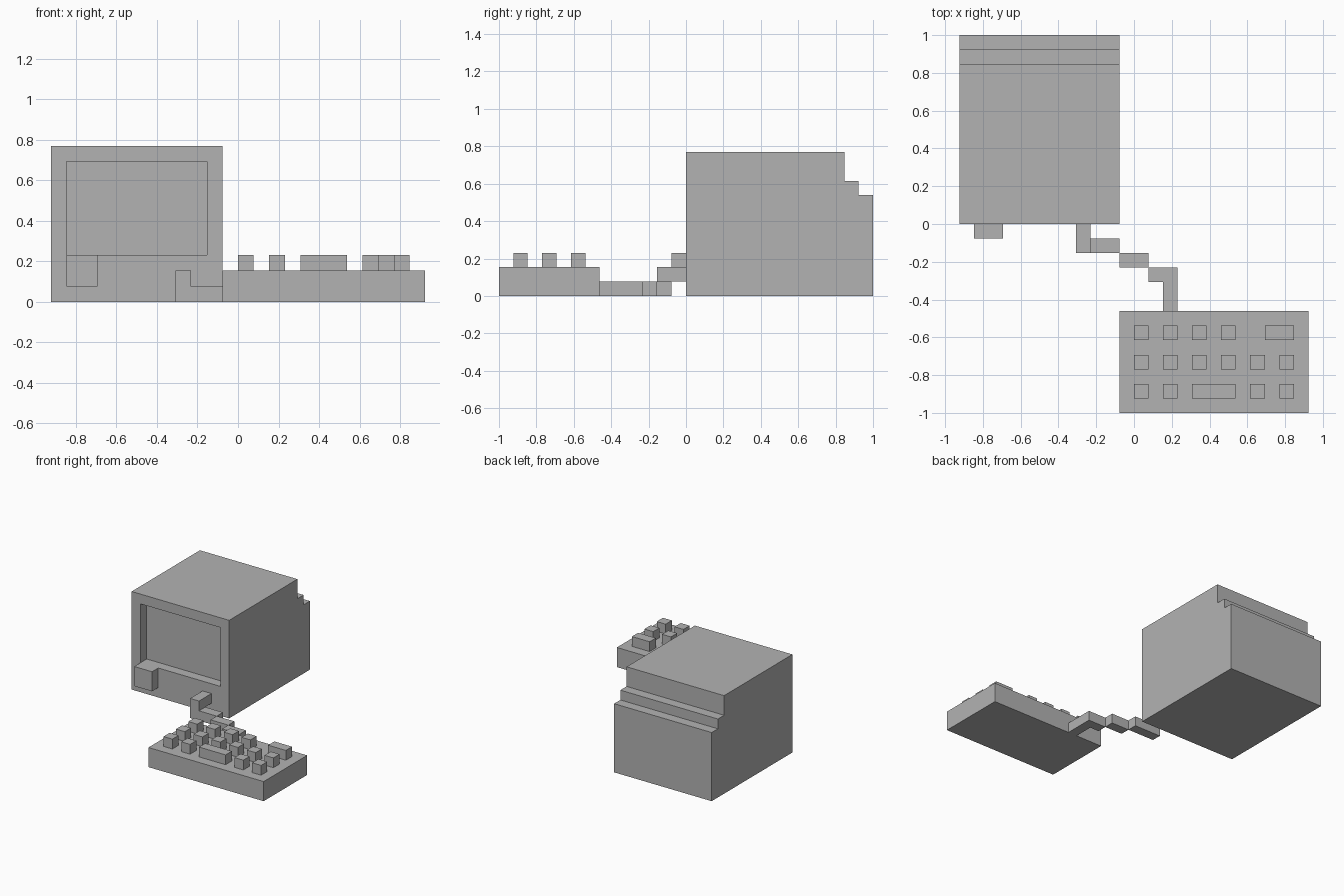
import bpy
import bmesh
from mathutils import Vector

U = 1 / 13  # one block

default = bpy.data.objects.get("Cube")
if default:
    bpy.data.objects.remove(default, do_unlink=True)

GREY = (0.45, 0.45, 0.45, 1)
grey = bpy.data.materials.new("plain grey")
grey.use_nodes = True
grey.diffuse_color = GREY
grey.node_tree.nodes["Principled BSDF"].inputs["Base Color"].default_value = GREY


def finish(name, bm):
    bmesh.ops.recalc_face_normals(bm, faces=bm.faces)
    bmesh.ops.scale(bm, vec=(U, U, U), verts=bm.verts)
    mesh = bpy.data.meshes.new(name)
    bm.to_mesh(mesh)
    bm.free()
    mesh.materials.append(grey)
    obj = bpy.data.objects.new(name, mesh)
    bpy.context.collection.objects.link(obj)
    return obj


def box(name, low, high):
    """Box between two corners, measured in blocks."""
    low, high = Vector(low), Vector(high)
    bm = bmesh.new()
    bmesh.ops.create_cube(bm, size=1)
    bmesh.ops.scale(bm, vec=high - low, verts=bm.verts)
    bmesh.ops.translate(bm, vec=(low + high) / 2, verts=bm.verts)
    return finish(name, bm)


# Monitor: side profile with a stepped back, extruded across the width
profile = [(0, 0), (13, 0), (13, 7), (12, 7), (12, 8), (11, 8), (11, 10), (0, 10)]
bm = bmesh.new()
side = bm.faces.new([bm.verts.new((-12, y, z)) for y, z in profile])
extruded = bmesh.ops.extrude_face_region(bm, geom=[side], use_keep_orig=True)
moved = [v for v in extruded["geom"] if isinstance(v, bmesh.types.BMVert)]
bmesh.ops.translate(bm, vec=(11, 0, 0), verts=moved)
bmesh.ops.recalc_face_normals(bm, faces=bm.faces)

# Sunken screen: inset the front, raise its lower edge, push it back
front = next(f for f in bm.faces if f.normal.y < -0.9)
bmesh.ops.inset_region(bm, faces=[front], thickness=1, use_even_offset=True)
for v in front.verts:
    if v.co.z < 5:
        v.co.z = 3
pushed = bmesh.ops.extrude_discrete_faces(bm, faces=[front])["faces"][0]
bmesh.ops.translate(bm, vec=(0, 1, 0), verts=pushed.verts)
finish("monitor", bm)

box("monitor_button", (-11, -1, 1), (-9, 0, 3))

# Cable: plug at the monitor, then staggered pieces to the keyboard
box("cable_plug", (-4, -2, 1), (-3, 0, 2))
cable = [(-4, -1, -2, -1), (-1, 1, -3, -2), (1, 3, -4, -3), (2, 3, -6, -4)]
for i, (x0, x1, y0, y1) in enumerate(cable):
    box(f"cable_piece_{i + 1}", (x0, y0, 0), (x1, y1, 1))

# Keyboard with three rows of keys, each key as (start, width)
box("keyboard_base", (-1, -13, 0), (12, -6, 2))
rows = {
    -8: [(0, 1), (2, 1), (4, 1), (6, 1), (9, 2)],
    -10: [(x, 1) for x in range(0, 12, 2)],
    -12: [(0, 1), (2, 1), (4, 3), (8, 1), (10, 1)],
}
for r, (y, keys) in enumerate(rows.items()):
    for k, (x, width) in enumerate(keys):
        box(f"key_row_{r + 1}_{k + 1}", (x, y, 2), (x + width, y + 1, 3))
